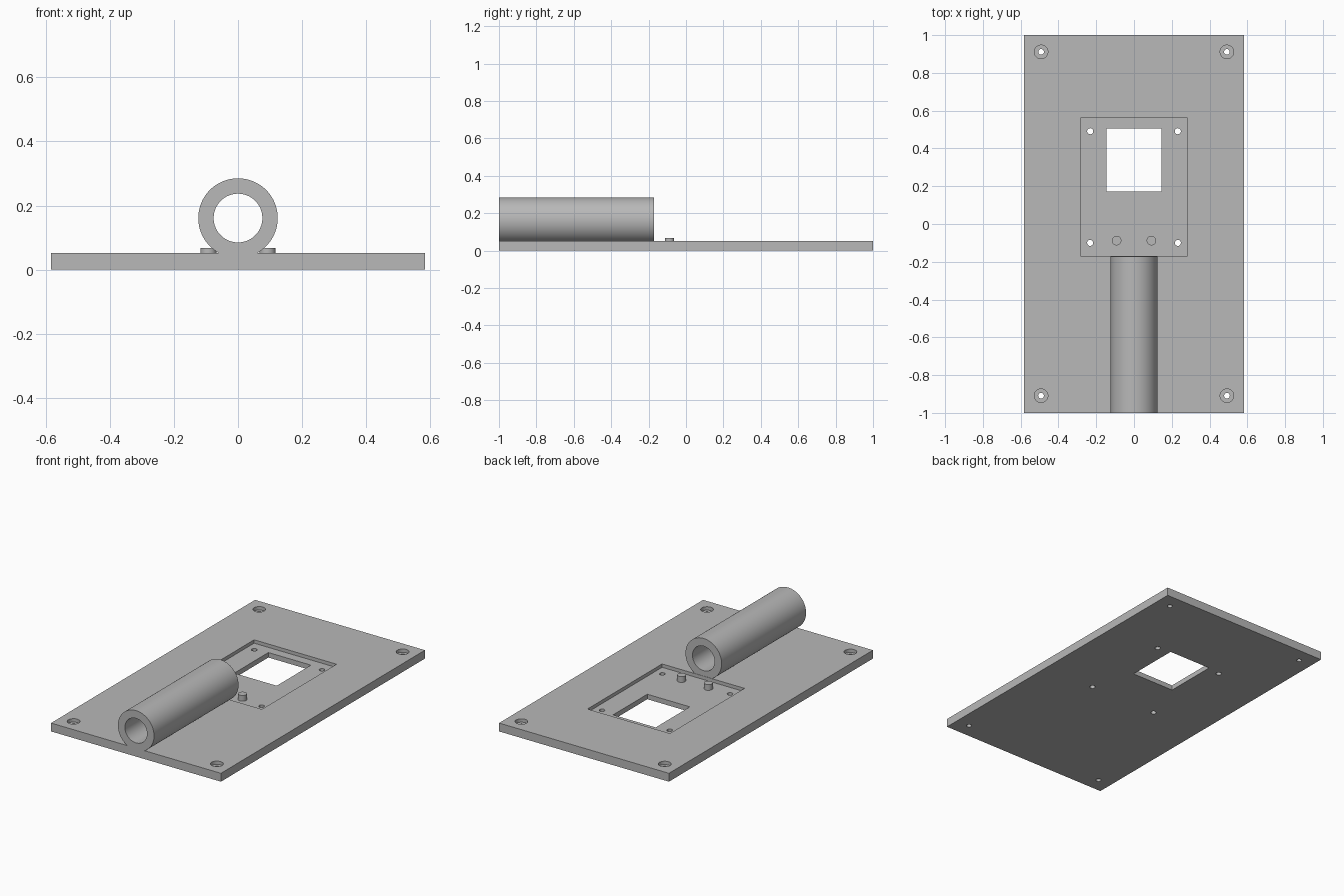
import bpy
import math

cube = bpy.data.objects.get("Cube")
if cube:
    bpy.data.objects.remove(cube, do_unlink=True)

grey = bpy.data.materials.new("plain_grey")
grey.use_nodes = True
GREY = (0.48, 0.48, 0.48, 1)
grey.diffuse_color = GREY
grey.node_tree.nodes["Principled BSDF"].inputs["Base Color"].default_value = GREY

TOP = 0.052      # plate surface
FLOOR = 0.031    # floor of pocket and counterbores


def box(name, x, y0, y1, z0, z1):
    """Box symmetric about x = 0."""
    bpy.ops.mesh.primitive_cube_add(size=1, location=(0, (y0 + y1) / 2, (z0 + z1) / 2))
    ob = bpy.context.object
    ob.name = name
    ob.scale = (2 * x, y1 - y0, z1 - z0)
    bpy.ops.object.transform_apply(location=True, rotation=True, scale=True)
    ob.data.materials.append(grey)
    return ob


def rod(name, r, x, y, z0, z1, sides=32):
    """Upright cylinder."""
    bpy.ops.mesh.primitive_cylinder_add(vertices=sides, radius=r, depth=z1 - z0,
                                        location=(x, y, (z0 + z1) / 2))
    ob = bpy.context.object
    ob.name = name
    ob.data.materials.append(grey)
    return ob


def lying_rod(name, r, y0, y1, z, sides=96):
    """Cylinder along y."""
    bpy.ops.mesh.primitive_cylinder_add(vertices=sides, radius=r, depth=y1 - y0,
                                        location=(0, (y0 + y1) / 2, z),
                                        rotation=(math.pi / 2, 0, 0))
    ob = bpy.context.object
    ob.name = name
    ob.data.materials.append(grey)
    return ob


def cut(target, cutter):
    """Subtract the cutter and discard it."""
    cutter.hide_render = True
    mod = target.modifiers.new("cut", 'BOOLEAN')
    mod.operation = 'DIFFERENCE'
    mod.solver = 'EXACT'
    mod.object = cutter
    bpy.ops.object.select_all(action='DESELECT')
    target.select_set(True)
    bpy.context.view_layer.objects.active = target
    bpy.ops.object.modifier_apply(modifier=mod.name)
    bpy.data.objects.remove(cutter, do_unlink=True)


def smooth(ob):
    bpy.ops.object.select_all(action='DESELECT')
    ob.select_set(True)
    bpy.context.view_layer.objects.active = ob
    bpy.ops.object.shade_smooth_by_angle(angle=math.radians(30))


# Base plate with a shallow pocket and a window through it
plate = box("base_plate", 0.583, -1, 1, 0, TOP)
cut(plate, box("pocket_cutter", 0.283, -0.17, 0.562, FLOOR, 0.2))
cut(plate, box("window_cutter", 0.146, 0.171, 0.506, -0.1, 0.2))

# Counterbored corner holes and small pocket holes
for sx in (-1, 1):
    for y in (-0.909, 0.911):
        cut(plate, rod("counterbore_cutter", 0.036, sx * 0.492, y, FLOOR, 0.2))
        cut(plate, rod("screw_cutter", 0.015, sx * 0.492, y, -0.1, 0.2))
    for y in (-0.1, 0.491):
        cut(plate, rod("pocket_hole_cutter", 0.016, sx * 0.232, y, -0.1, 0.2))
smooth(plate)

# Tube sunk slightly into the plate
tube = lying_rod("tube", 0.124, -1, -0.172, 0.161)
cut(tube, lying_rod("bore_cutter", 0.076, -1.1, 0, 0.161))
smooth(tube)

# Locating pegs on the pocket floor
for side, sx in (("left", 1), ("right", -1)):
    smooth(rod(side + "_peg", 0.025, sx * 0.092, -0.088, FLOOR - 0.005, 0.067))
